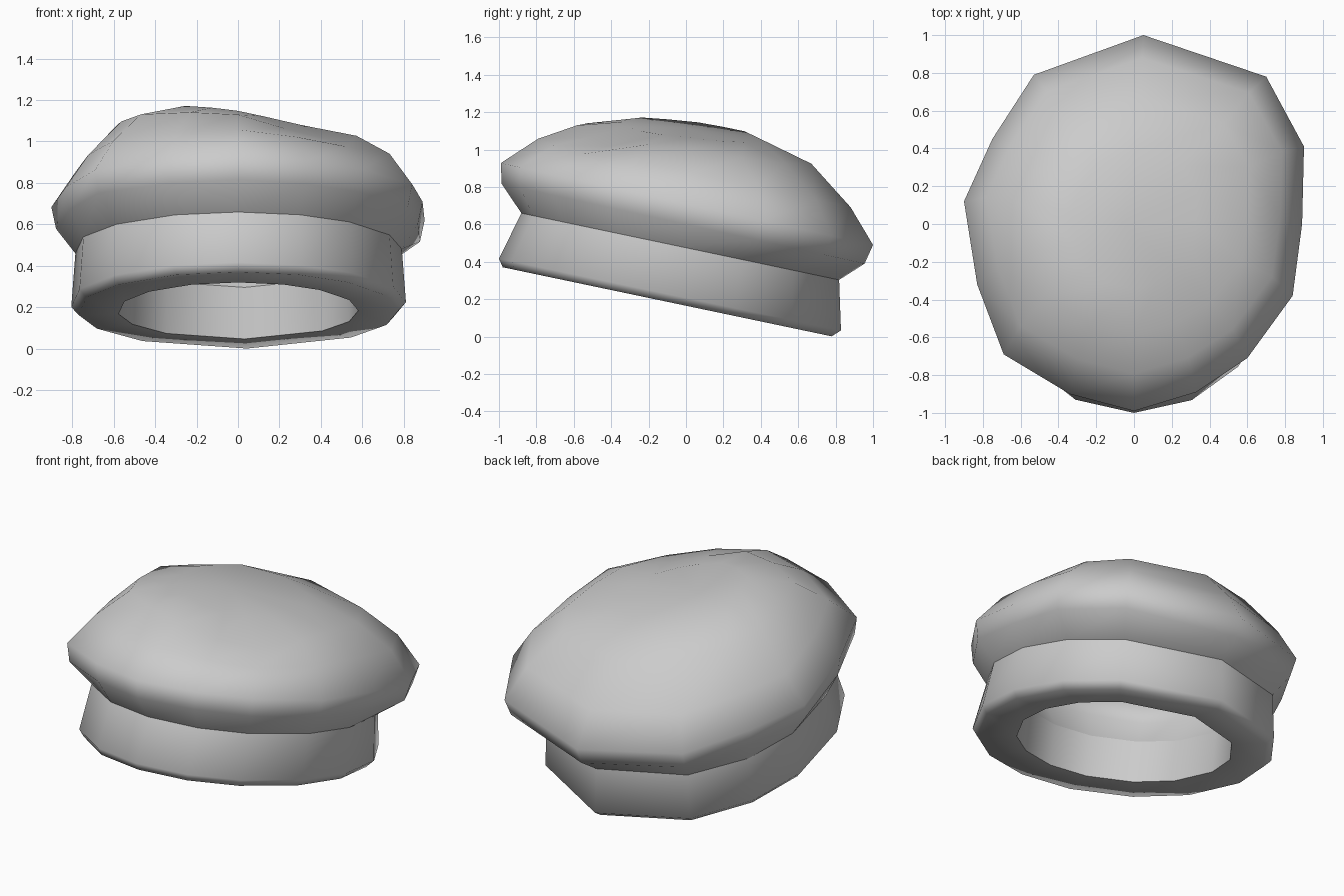
import bpy, bmesh, math

cube = bpy.data.objects.get("Cube")
if cube:
    bpy.data.objects.remove(cube, do_unlink=True)

# One plain grey cloth
cloth = bpy.data.materials.new("grey_cloth")
cloth.use_nodes = True
GREY = (0.6, 0.6, 0.6, 1)
cloth.diffuse_color = GREY
cloth.node_tree.nodes["Principled BSDF"].inputs["Base Color"].default_value = GREY

# Uneven widest outline of the crown, counter-clockwise from the left
OUTLINE = [(0.89, 0), (0.9, 0.41), (0.7, 0.78), (0.05, 1), (-0.53, 0.79),
           (-0.75, 0.45), (-0.9, 0.12), (-0.83, -0.32), (-0.69, -0.69),
           (-0.34, -0.9), (0, -0.99), (0.33, -0.89), (0.6, -0.71), (0.84, -0.38)]


def puff_ring(sx, sy, cy, z, slope_y=-0.22, slope_x=0.0, dent=0.0):
    """Scaled outline on a tilted plane, with a soft dent at the front left."""
    ring = []
    for x, y in OUTLINE:
        x, y = x * sx, y * sy + cy
        hollow = dent * math.exp(-((x - 0.4) ** 2 + (y + 0.5) ** 2) / 0.08)
        ring.append((x, y, z + slope_y * y + slope_x * x - hollow))
    return ring


def oval_ring(rx, ry, cy, z, slope=-0.21):
    """Regular oval on a tilted plane, lined up with the outline corners."""
    ring = []
    for x, y in OUTLINE:
        a = math.atan2(y, x * 1.1)
        py = cy + ry * math.sin(a)
        ring.append((rx * math.cos(a), py, z + slope * py))
    return ring


def loft(name, rings, sharp=(), first=None, last=None):
    """Skin rings in order; optional fan caps close either end."""
    bm = bmesh.new()
    loops = [[bm.verts.new(p) for p in ring] for ring in rings]
    n = len(OUTLINE)
    for lo, hi in zip(loops, loops[1:]):
        for i in range(n):
            j = (i + 1) % n
            bm.faces.new((lo[i], lo[j], hi[j], hi[i]))
    for tip, loop, flip in ((first, loops[0], True), (last, loops[-1], False)):
        if tip:
            c = bm.verts.new(tip)
            for i in range(n):
                a, b = loop[i], loop[(i + 1) % n]
                bm.faces.new((b, a, c) if flip else (a, b, c))
    for f in bm.faces:
        f.smooth = True
    for k in sharp:
        for i in range(n):
            bm.edges.get((loops[k][i], loops[k][(i + 1) % n])).smooth = False
    mesh = bpy.data.meshes.new(name)
    bm.to_mesh(mesh)
    bm.free()
    mesh.materials.append(cloth)
    obj = bpy.data.objects.new(name, mesh)
    bpy.context.collection.objects.link(obj)
    return obj


crease = oval_ring(0.79, 0.85, -0.03, 0.475)
inner_crease = oval_ring(0.58, 0.64, -0.05, 0.42)

# Thick head band: inner wall, underside, rounded edge, outer wall
loft("band", [
    inner_crease,
    oval_ring(0.58, 0.65, -0.08, 0.167),
    oval_ring(0.775, 0.88, -0.1, 0.165),
    oval_ring(0.81, 0.915, -0.085, 0.207),
    crease,
], sharp=(1,))

# Floppy crown, higher on the front right
loft("crown", [
    crease,
    puff_ring(0.975, 0.975, -0.02, 0.6),
    puff_ring(1, 1, 0, 0.71),
    puff_ring(0.87, 0.84, 0.04, 0.885, -0.22, 0, 0.04),
    puff_ring(0.68, 0.63, 0.04, 1.04, -0.17, -0.05, 0.08),
    puff_ring(0.37, 0.37, 0.02, 1.11, -0.12, -0.13, 0.04),
], last=(-0.05, 0.0, 1.115))

# Inner surface of the crown
loft("lining", [
    puff_ring(0.3, 0.3, 0.02, 0.98, -0.12, -0.08),
    puff_ring(0.5, 0.48, 0.02, 0.92, -0.17),
    puff_ring(0.66, 0.65, 0.02, 0.81),
    puff_ring(0.77, 0.78, 0, 0.69),
    puff_ring(0.75, 0.76, -0.02, 0.58),
    inner_crease,
], first=(-0.05, 0.0, 0.99))
